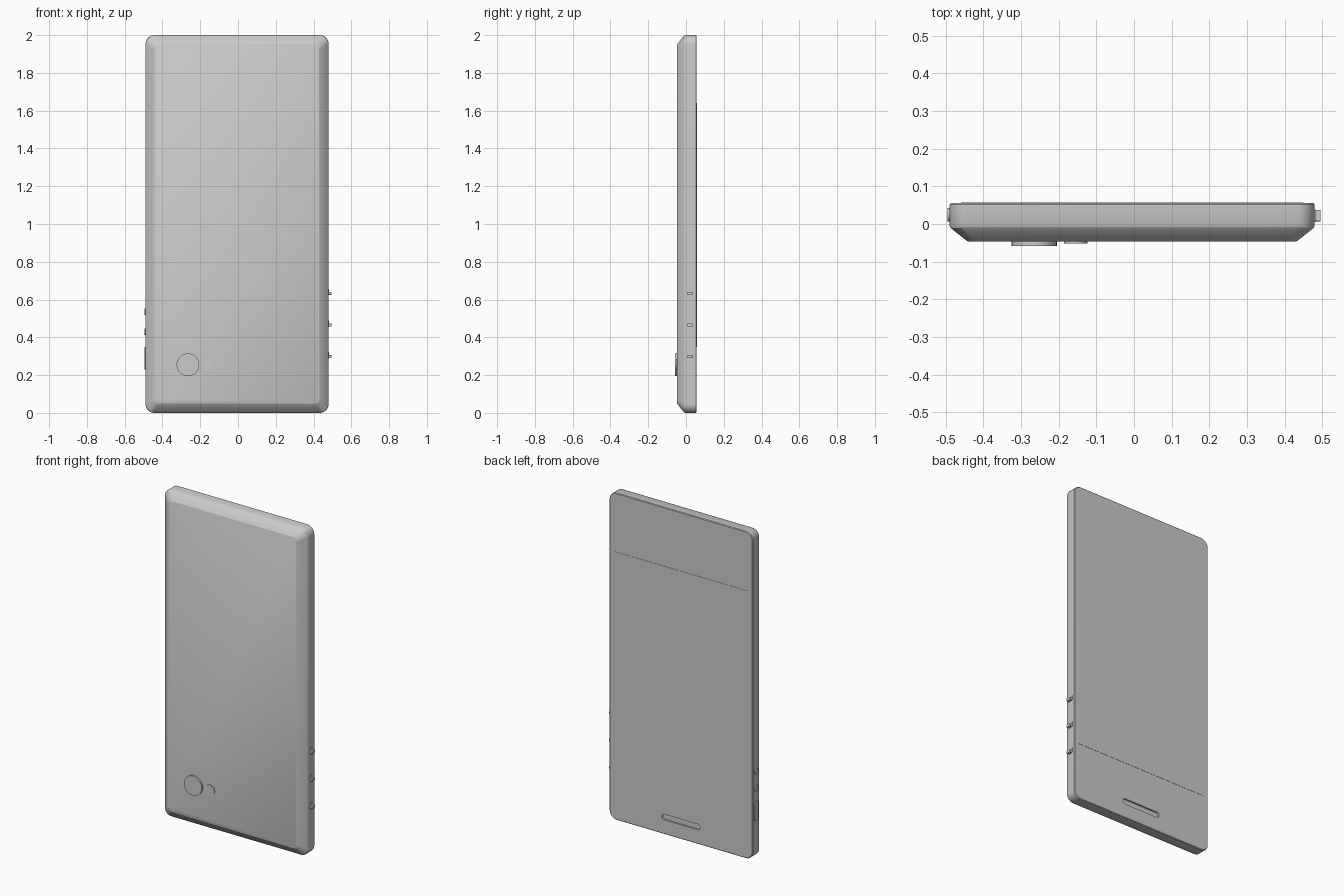
import bpy, bmesh
from math import sin, cos, pi
from mathutils import Matrix

if "Cube" in bpy.data.objects:
    bpy.data.objects.remove(bpy.data.objects["Cube"])

CX = -0.005  # the case sits slightly left, right-hand buttons stick out further


def outline(w, h, r, seg=10):
    """Rounded rectangle outline as (u, v) points."""
    pts = []
    for k, (su, sv) in enumerate([(1, 1), (-1, 1), (-1, -1), (1, -1)]):
        for i in range(seg + 1):
            a = (k + i / seg) * pi / 2
            pts.append((su * (w / 2 - r) + r * cos(a), sv * (h / 2 - r) + r * sin(a)))
    return pts


def loft(name, layers, centre, axis='Y'):
    """Stack rounded rectangles (depth, width, height, radius) along y or x."""
    bm = bmesh.new()
    rings = []
    for d, w, h, r in layers:
        ring = []
        for u, v in outline(w, h, r):
            co = (u, d, v) if axis == 'Y' else (d, u, v)
            ring.append(bm.verts.new([c + o for c, o in zip(co, centre)]))
        rings.append(ring)
    n = len(rings[0])
    for a, b in zip(rings, rings[1:]):
        for i in range(n):
            j = (i + 1) % n
            bm.faces.new((a[i], a[j], b[j], b[i]))
    bm.faces.new(rings[0])
    bm.faces.new(rings[-1])
    bmesh.ops.remove_doubles(bm, verts=bm.verts, dist=1e-5)
    bmesh.ops.recalc_face_normals(bm, faces=bm.faces)
    me = bpy.data.meshes.new(name)
    bm.to_mesh(me)
    bm.free()
    ob = bpy.data.objects.new(name, me)
    bpy.context.collection.objects.link(ob)
    return ob


def smooth(ob):
    bpy.ops.object.select_all(action='DESELECT')
    ob.select_set(True)
    bpy.context.view_layer.objects.active = ob
    bpy.ops.object.shade_smooth_by_angle(angle=0.5)


# case: sloped rim towards the front, straight sides, tiny bevel at the screen
W, H = 0.97, 2.0
case = loft("case", [
    (-0.047, W - 0.10, H - 0.10, 0.025),
    (-0.044, W - 0.09, H - 0.09, 0.028),
    (-0.011, W - 0.006, H - 0.006, 0.045),
    (-0.005, W, H, 0.048),
    (0.052, W, H, 0.048),
    (0.056, W - 0.008, H - 0.008, 0.044)], (CX, 0, 1))

# earpiece slot sunk into the screen side
cutter = loft("slot_cutter", [(0.046, 0.26, 0.034, 0.0169),
                              (0.07, 0.26, 0.034, 0.0169)], (CX, 0, 0.105))
cutter.hide_render = True
mod = case.modifiers.new("slot", 'BOOLEAN')
mod.operation = 'DIFFERENCE'
mod.solver = 'EXACT'
mod.object = cutter
bpy.context.view_layer.objects.active = case
bpy.ops.object.modifier_apply(modifier=mod.name)
bpy.data.objects.remove(cutter)
parts = [case]

# thin display panel
parts.append(loft("display", [(0.05, 0.91, 1.29, 0.004),
                              (0.0575, 0.91, 1.29, 0.004)], (CX, 0, 0.995)))

# camera lens and flash
for name, x, r, top in [("camera", -0.265, 0.06, -0.058), ("flash", -0.155, 0.031, -0.052)]:
    d = 2 * r
    parts.append(loft(name, [(-0.04, d, d, r * 0.999), (top, d, d, r * 0.999)],
                      (x, 0, 0.255)))

# right side buttons: low seat with a small tab
for i, z in enumerate((0.305, 0.472, 0.64)):
    parts.append(loft(f"right_button_seat_{i}", [(0.47, 0.034, 0.034, 0.004),
                      (0.482, 0.034, 0.034, 0.004)], (0, 0.022, z), 'X'))
    parts.append(loft(f"right_button_tab_{i}", [(0.47, 0.03, 0.016, 0.003),
                      (0.495, 0.03, 0.016, 0.003)], (0, 0.022, z - 0.007), 'X'))

# left side: two round buttons and one long one
for name, z, h in [("left_button_upper", 0.535, 0.036), ("left_button_lower", 0.43, 0.036),
                   ("left_button_long", 0.29, 0.12)]:
    parts.append(loft(name, [(-0.48, 0.036, h, 0.0179), (-0.496, 0.036, h, 0.0179)],
                      (0, 0.025, z), 'X'))

for ob in parts:
    smooth(ob)
